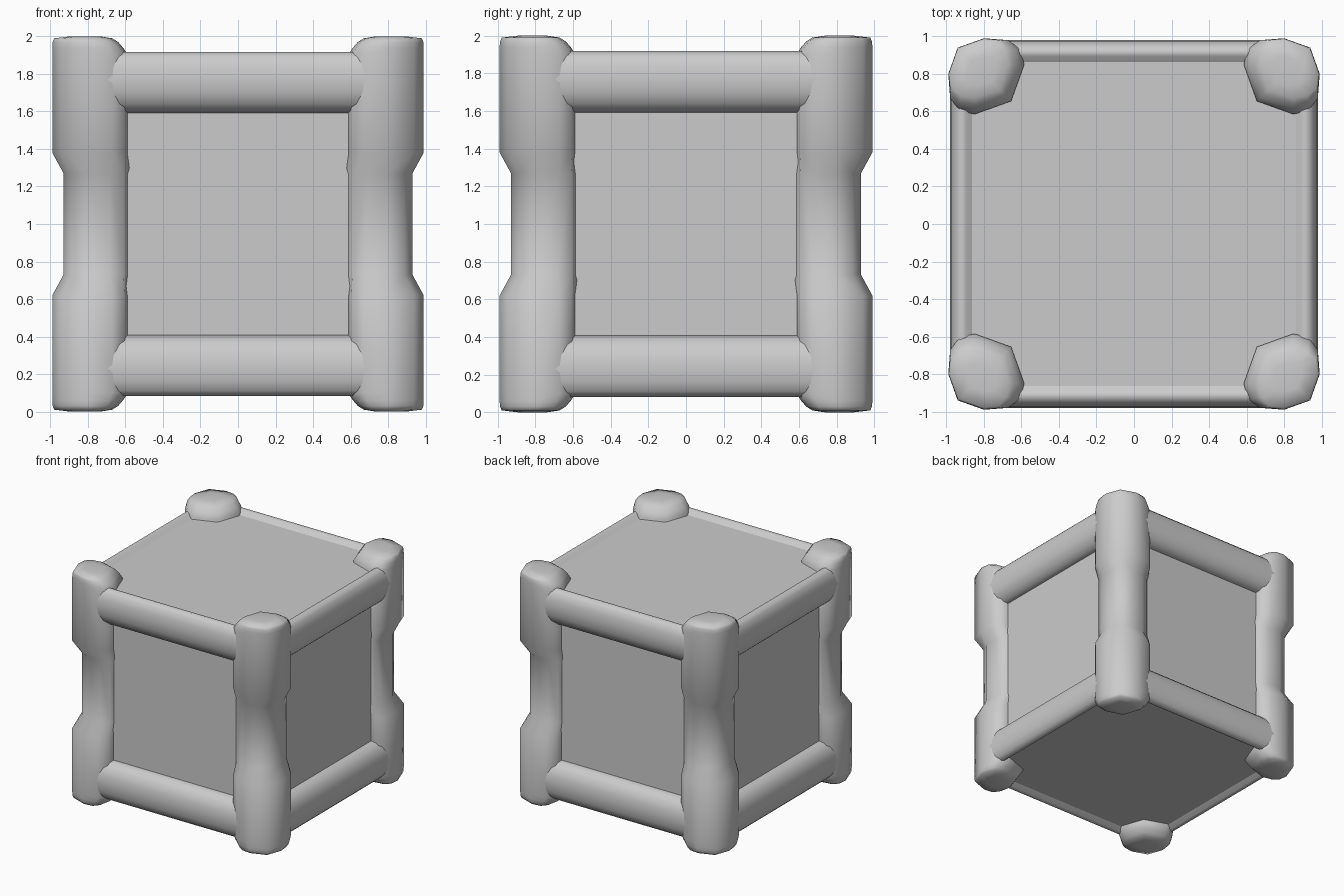
import bpy, bmesh
from math import radians

if "Cube" in bpy.data.objects:
    bpy.data.objects.remove(bpy.data.objects["Cube"])


def finish(name, bm):
    bmesh.ops.recalc_face_normals(bm, faces=bm.faces)
    me = bpy.data.meshes.new(name)
    bm.to_mesh(me)
    bm.free()
    ob = bpy.data.objects.new(name, me)
    bpy.context.collection.objects.link(ob)
    bpy.ops.object.select_all(action='DESELECT')
    ob.select_set(True)
    bpy.context.view_layer.objects.active = ob
    bpy.ops.object.shade_smooth_by_angle(angle=radians(60))
    return ob


def loft(name, sections):
    bm = bmesh.new()
    rings = [[bm.verts.new(p) for p in s] for s in sections]
    n = len(rings[0])
    for a, b in zip(rings, rings[1:]):
        for i in range(n):
            j = (i + 1) % n
            bm.faces.new((a[i], a[j], b[j], b[i]))
    bm.faces.new(rings[0])
    bm.faces.new(rings[-1])
    return finish(name, bm)


# Panel body
bm = bmesh.new()
bmesh.ops.create_cube(bm, size=1)
for v in bm.verts:
    v.co = (v.co.x * 1.74, v.co.y * 1.74, 1 + v.co.z * 1.76)
finish("panel_body", bm)

# Rounded horizontal rails, top and bottom of each side
rail = [(0.80, 1.62), (0.86, 1.59), (0.91, 1.605), (0.95, 1.64), (0.975, 1.70),
        (0.982, 1.77), (0.975, 1.84), (0.955, 1.89), (0.925, 1.918),
        (0.895, 1.912), (0.86, 1.875), (0.80, 1.85)]
for top in (True, False):
    for k in range(4):
        secs = [[(x, -o, z if top else 2 - z) for o, z in rail] for x in (-0.8, 0.8)]
        ob = loft(("top" if top else "bottom") + "_rail", secs)
        ob.rotation_euler.z = radians(90 * k)

# Corner posts swelling into corner caps at both ends
post = [(0.57, 0.85), (0.61, 0.895), (0.68, 0.925), (0.80, 0.93), (0.885, 0.885)]
cap = [(0.585, 0.85), (0.605, 0.93), (0.67, 0.98), (0.80, 0.99), (0.94, 0.94)]


def full(half):
    return half + [(y, x) for x, y in half[-2::-1]] + [(0.655, 0.655)]


def squeeze(pts, inner, outer):
    def f(c):
        return 0.8 + (c - 0.8) * (inner if c < 0.8 else outer)
    return [(f(x), f(y)) for x, y in pts]


P, C = full(post), full(cap)
upper = [(1.27, P), (1.38, C), (1.90, C),
         (1.94, squeeze(C, 0.87, 1.0)), (1.97, squeeze(C, 0.75, 0.99)),
         (1.99, squeeze(C, 0.6, 0.94)), (2.0, squeeze(C, 0.3, 0.5))]
levels = [(2 - z, s) for z, s in reversed(upper)] + upper
for sx in (-1, 1):
    for sy in (-1, 1):
        loft("corner_post", [[(sx * x, sy * y, z) for x, y in s] for z, s in levels])
